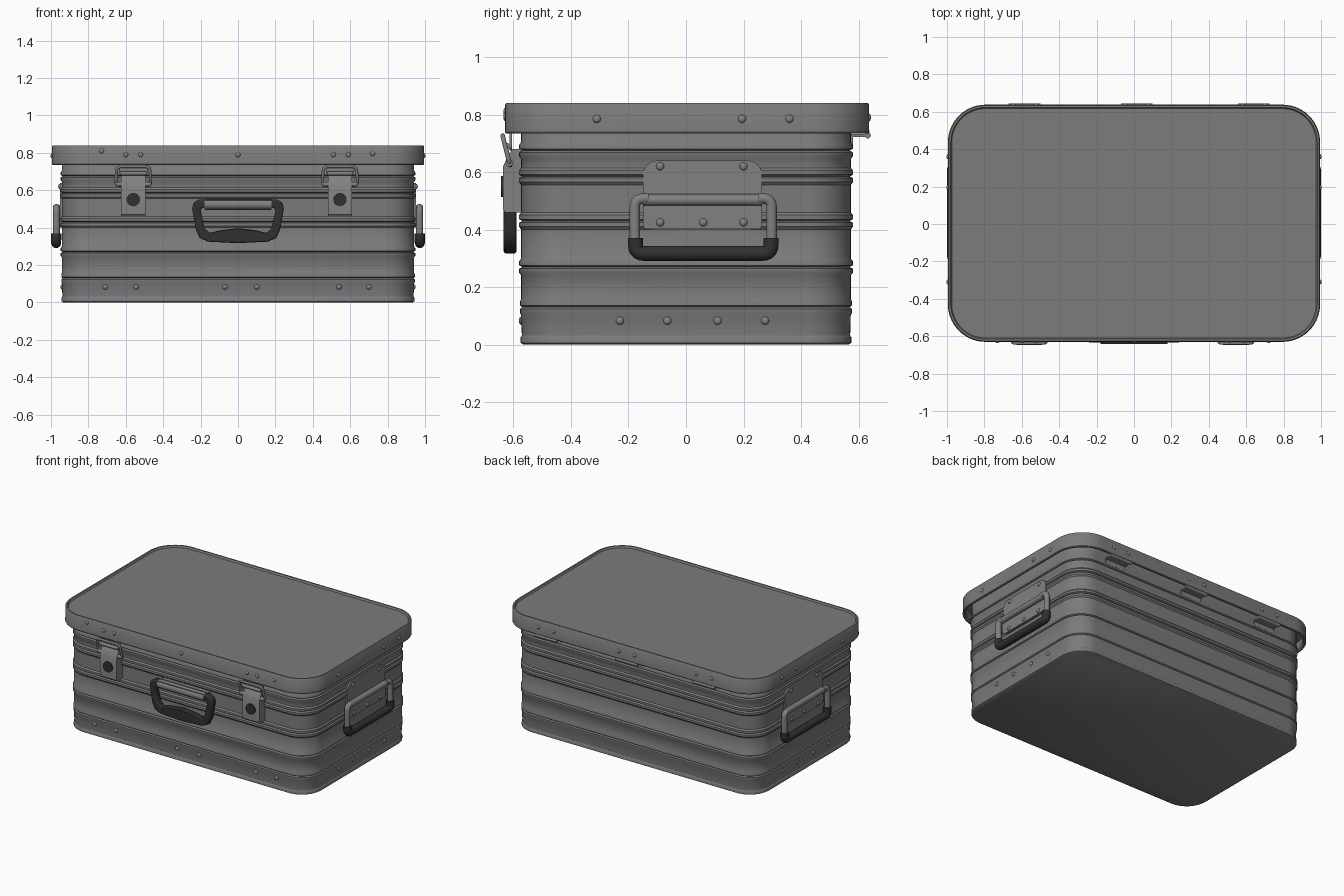
import bpy, bmesh, math
from mathutils import Vector

if "Cube" in bpy.data.objects:
    bpy.data.objects.remove(bpy.data.objects["Cube"])


def material(name, rgb):
    m = bpy.data.materials.new(name)
    m.diffuse_color = (*rgb, 1)
    m.use_nodes = True
    m.node_tree.nodes["Principled BSDF"].inputs["Base Color"].default_value = m.diffuse_color
    return m


ALU = material("aluminium grey", (0.2, 0.2, 0.205))
STEEL = material("steel grey", (0.22, 0.22, 0.22))
BLACK = material("black rubber", (0.03, 0.03, 0.03))


def finish(name, bm, mat, angle=35):
    bmesh.ops.recalc_face_normals(bm, faces=bm.faces)
    me = bpy.data.meshes.new(name)
    bm.to_mesh(me)
    bm.free()
    me.materials.append(mat)
    me.shade_smooth()
    me.set_sharp_from_angle(angle=math.radians(angle))
    ob = bpy.data.objects.new(name, me)
    bpy.context.collection.objects.link(ob)
    return ob


def rounded(u0, u1, v0, v1, r, n=8):
    """Rounded rectangle outline."""
    pts = []
    for cu, cv, a0 in ((u1 - r, v1 - r, 0), (u0 + r, v1 - r, 90),
                       (u0 + r, v0 + r, 180), (u1 - r, v0 + r, 270)):
        for i in range(n + 1):
            a = math.radians(a0 + 90 * i / n)
            pts.append((cu + r * math.cos(a), cv + r * math.sin(a)))
    return pts


def loft(name, rings, mat):
    """Stack closed rings of points and cap both ends."""
    bm = bmesh.new()
    loops = [[bm.verts.new(p) for p in ring] for ring in rings]
    n = len(loops[0])
    for a, b in zip(loops, loops[1:]):
        for i in range(n):
            bm.faces.new((a[i], a[(i + 1) % n], b[(i + 1) % n], b[i]))
    bm.faces.new(loops[0])
    bm.faces.new(loops[-1])
    return finish(name, bm, mat)


# local (across, up, outward) to world, for each wall
def front(u, v, d): return Vector((u, -d, v))
def back(u, v, d): return Vector((u, d, v))
def right(u, v, d): return Vector((d, u, v))
def left(u, v, d): return Vector((-d, u, v))


def plate(name, wall, outline, d0, d1, mat):
    return loft(name, [[wall(u, v, d) for u, v in outline] for d in (d0, d1)], mat)


def tube(name, pts, r, mat, closed=False, bend=0.03):
    """Round bar along a path with softened corners."""
    pts = [Vector(p) for p in pts]
    path = []
    for i, p in enumerate(pts):
        if not closed and i in (0, len(pts) - 1):
            path.append(p)
            continue
        a, b = pts[i - 1], pts[(i + 1) % len(pts)]
        s = p + (a - p).normalized() * bend
        e = p + (b - p).normalized() * bend
        for k in range(6):
            t = k / 5
            path.append(s * (1 - t) ** 2 + p * 2 * t * (1 - t) + e * t * t)
    cu = bpy.data.curves.new(name + "_path", 'CURVE')
    cu.dimensions = '3D'
    cu.bevel_depth = r
    cu.bevel_resolution = 3
    cu.use_fill_caps = True
    sp = cu.splines.new('POLY')
    sp.points.add(len(path) - 1)
    for q, p in zip(sp.points, path):
        q.co = (*p, 1)
    sp.use_cyclic_u = closed
    tmp = bpy.data.objects.new(name + "_path", cu)
    me = bpy.data.meshes.new_from_object(tmp)
    bm = bmesh.new()
    bm.from_mesh(me)
    bpy.data.objects.remove(tmp)
    bpy.data.curves.remove(cu)
    bpy.data.meshes.remove(me)
    return finish(name, bm, mat, 45)


def rivets(name, wall, spots, d):
    bm = bmesh.new()
    for u, v in spots:
        vs = bmesh.ops.create_uvsphere(bm, u_segments=12, v_segments=8, radius=0.014)["verts"]
        for w in vs:
            w.co = wall(u + w.co.x, v + w.co.y, d + w.co.z * 0.6)
    finish(name, bm, STEEL)


# body with pressed horizontal ribs
BX, BY = 0.941, 0.573
profile = [(0, -0.008), (0.006, 0.002), (0.026, 0.002), (0.032, -0.002)]
for z, h in ((0.13, 0.004), (0.27, 0.007), (0.43, 0.008), (0.585, 0.008), (0.675, 0.007)):
    profile += [(z - 0.03, 0), (z - 0.02, h), (z - 0.006, h), (z, -0.004),
                (z + 0.006, h), (z + 0.02, h), (z + 0.03, 0)]
profile += [(0.795, 0)]
loft("case_body", [[(x, y, z) for x, y in rounded(-BX - o, BX + o, -BY - o, BY + o, 0.15 + o, 12)]
                   for z, o in profile], ALU)

# lid: hollow skirt, rolled lower edge, raised rim round the top panel
LX, LY = 0.994, 0.633
skirt = [(0.80, -0.02), (0.745, -0.02), (0.735, -0.012), (0.735, -0.002), (0.74, 0.001),
         (0.748, 0), (0.834, 0), (0.84, -0.004), (0.84, -0.014), (0.828, -0.02)]
loft("lid", [[(x, y + 0.004, z) for x, y in rounded(-LX - o, LX + o, -LY - o, LY + o, 0.2 + o, 14)]
             for z, o in skirt], ALU)

# rivets on all walls
rivets("front_lid_rivets", front, [(-0.73, 0.81), (-0.6, 0.79), (-0.52, 0.79), (0, 0.79),
                                   (0.51, 0.79), (0.59, 0.79), (0.72, 0.795)], LY - 0.006)
rivets("front_base_rivets", front, [(x, 0.083) for x in (-0.71, -0.545, -0.07, 0.1, 0.54, 0.7)], BY)
HINGES = (-0.585, 0.015, 0.64)
rivets("hinge_rivets", back, [(x + dx, 0.79) for x in HINGES for dx in (-0.06, 0.06)], LY + 0.002)

# hinges under the back edge of the lid
for i, x in enumerate(HINGES):
    tube(f"hinge_barrel_{i}", [(x - 0.085, 0.632, 0.728), (x + 0.085, 0.632, 0.728)], 0.011, STEEL)
    plate(f"hinge_leaf_{i}", back, rounded(x - 0.08, x + 0.08, 0.69, 0.732, 0.01), BY, BY + 0.008, STEEL)
    loft(f"hinge_bridge_{i}", [[(x + sx, y, z) for y, z in
         ((0.575, 0.722), (0.635, 0.722), (0.635, 0.732), (0.575, 0.732))] for sx in (-0.08, 0.08)], STEEL)

# side handles
for side, wall in (("right", right), ("left", left)):
    rivets(side + "_lid_rivets", wall, [(-0.31, 0.785), (0.195, 0.785), (0.36, 0.785)], LX)
    rivets(side + "_base_rivets", wall, [(y, 0.083) for y in (-0.23, -0.065, 0.11, 0.275)], BX)
    plate(side + "_handle_plate", wall, rounded(-0.15, 0.265, 0.4, 0.64, 0.05), BX - 0.005, 0.953, STEEL)
    plate(side + "_handle_flap", wall, rounded(-0.15, 0.265, 0.402, 0.49, 0.015), 0.953, 0.959, STEEL)
    rivets(side + "_plate_rivets", wall, [(-0.09, 0.62), (0.2, 0.62)], 0.953)
    rivets(side + "_flap_rivets", wall, [(-0.09, 0.425), (0.06, 0.425), (0.2, 0.425)], 0.96)
    tube(side + "_handle_roll", [wall(-0.15, 0.503, 0.965), wall(0.265, 0.503, 0.965)], 0.021, STEEL)
    tube(side + "_handle_bar", [wall(-0.13, 0.508, 0.971), wall(-0.178, 0.508, 0.971),
         wall(-0.178, 0.317, 0.971), wall(0.298, 0.317, 0.971), wall(0.298, 0.508, 0.971),
         wall(0.25, 0.508, 0.971)], 0.019, STEEL)
    tube(side + "_handle_grip", [wall(-0.176, 0.37, 0.972), wall(-0.176, 0.317, 0.972),
         wall(0.296, 0.317, 0.972), wall(0.296, 0.37, 0.972)], 0.027, BLACK)

# front latches
for i, x in enumerate((-0.56, 0.545)):
    side_shape = [(0.57, 0.46), (0.628, 0.46), (0.636, 0.47), (0.636, 0.62), (0.622, 0.65),
                  (0.605, 0.68), (0.57, 0.68)]
    loft(f"latch_body_{i}", [[(x + sx, -d, z) for d, z in side_shape] for sx in (-0.065, 0.065)], STEEL)
    disc = [(x + 0.036 * math.cos(a), 0.55 + 0.036 * math.sin(a))
            for a in (k * math.tau / 24 for k in range(24))]
    plate(f"latch_lock_{i}", front, disc, 0.63, 0.644, BLACK)
    tube(f"latch_pivot_{i}", [(x - 0.095, -0.615, 0.632), (x + 0.095, -0.615, 0.632)], 0.013, STEEL)
    tube(f"latch_wire_{i}", [front(x - 0.095, 0.625, 0.612), front(x + 0.095, 0.625, 0.612),
         front(x + 0.088, 0.727, 0.638), front(x - 0.088, 0.727, 0.638)], 0.008, STEEL, True, 0.025)
    plate(f"latch_catch_{i}", front, rounded(x - 0.075, x + 0.075, 0.675, 0.745, 0.02), 0.605, 0.614, STEEL)
    tube(f"latch_hook_{i}", [(x - 0.07, -0.622, 0.69), (x + 0.07, -0.622, 0.69)], 0.011, STEEL)

# front carrying handle: closed tapering loop with a swollen grip
outer = [(0.0, 0.317), (0.16, 0.325), (0.205, 0.345), (0.225, 0.39), (0.245, 0.5), (0.238, 0.535), (0.21, 0.55), (0.0, 0.55)]
inner = [(0.0, 0.397), (0.10, 0.385), (0.15, 0.372), (0.178, 0.395), (0.2, 0.49), (0.195, 0.503), (0.18, 0.51), (0.0, 0.51)]


def full(half):
    return half + [(-u, v) for u, v in half[-2:0:-1]]


bm = bmesh.new()
shells = [[bm.verts.new(front(u, v, d)) for u, v in full(h)]
          for h, d in ((outer, 0.59), (outer, 0.634), (inner, 0.634), (inner, 0.59))]
for a, b in zip(shells, shells[1:] + shells[:1]):
    for i in range(len(a)):
        j = (i + 1) % len(a)
        bm.faces.new((a[i], a[j], b[j], b[i]))
grip = finish("front_handle", bm, BLACK, 50)
bev = grip.modifiers.new("soft_edges", 'BEVEL')
bev.width = 0.012
bev.segments = 3
bev.angle_limit = math.radians(50)

# front handle mount
tube("front_handle_sleeve", [(-0.18, -0.612, 0.525), (0.18, -0.612, 0.525)], 0.029, STEEL)
plate("front_handle_plate", front, rounded(-0.18, 0.18, 0.495, 0.555, 0.01), BY - 0.005, 0.6, STEEL)
